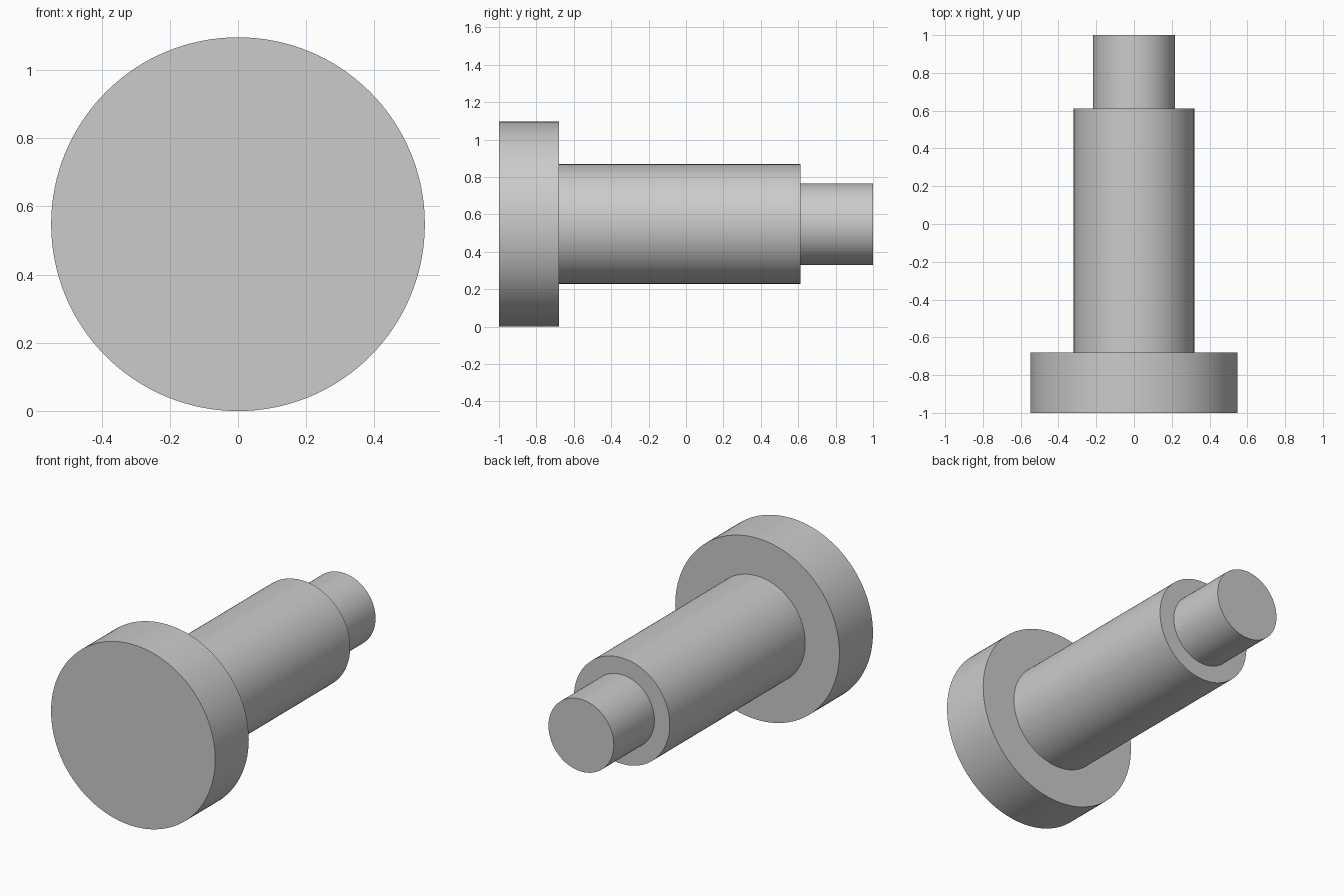
import bpy
import bmesh
import math
from mathutils import Vector

cube = bpy.data.objects.get("Cube")
if cube:
    bpy.data.objects.remove(cube, do_unlink=True)

HEAD_R, SHAFT_R, TIP_R = 0.548, 0.32, 0.218
FRONT, HEAD_END, SHAFT_END, BACK = -1.0, -0.68, 0.612, 1.0
SEGMENTS = 128

# Plain grey metal
metal = bpy.data.materials.new("grey_metal")
metal.use_nodes = True
grey = (0.6, 0.6, 0.6, 1.0)
metal.diffuse_color = grey
metal.node_tree.nodes["Principled BSDF"].inputs["Base Color"].default_value = grey

# Stepped outline of head, shaft and tip as (radius, y)
outline = [
    (HEAD_R, FRONT), (HEAD_R, HEAD_END),
    (SHAFT_R, HEAD_END), (SHAFT_R, SHAFT_END),
    (TIP_R, SHAFT_END), (TIP_R, BACK),
]

# Lathe the outline into rings around the y axis
bm = bmesh.new()
rings = []
for radius, y in outline:
    ring = []
    for i in range(SEGMENTS):
        angle = math.tau * i / SEGMENTS
        ring.append(bm.verts.new(Vector((radius * math.cos(angle), y, radius * math.sin(angle)))))
    rings.append(ring)
for a, b in zip(rings, rings[1:]):
    for i in range(SEGMENTS):
        j = (i + 1) % SEGMENTS
        bm.faces.new((a[i], a[j], b[j], b[i]))

# Flat end caps
bm.faces.new(rings[0])
bm.faces.new(rings[-1])
bmesh.ops.recalc_face_normals(bm, faces=bm.faces)

mesh = bpy.data.meshes.new("stepped_pin")
bm.to_mesh(mesh)
bm.free()
mesh.materials.append(metal)

pin = bpy.data.objects.new("stepped_pin", mesh)
pin.location.z = HEAD_R
bpy.context.collection.objects.link(pin)

# Smooth walls, sharp steps
bpy.ops.object.select_all(action="DESELECT")
pin.select_set(True)
bpy.context.view_layer.objects.active = pin
bpy.ops.object.shade_smooth_by_angle(angle=math.radians(30))
